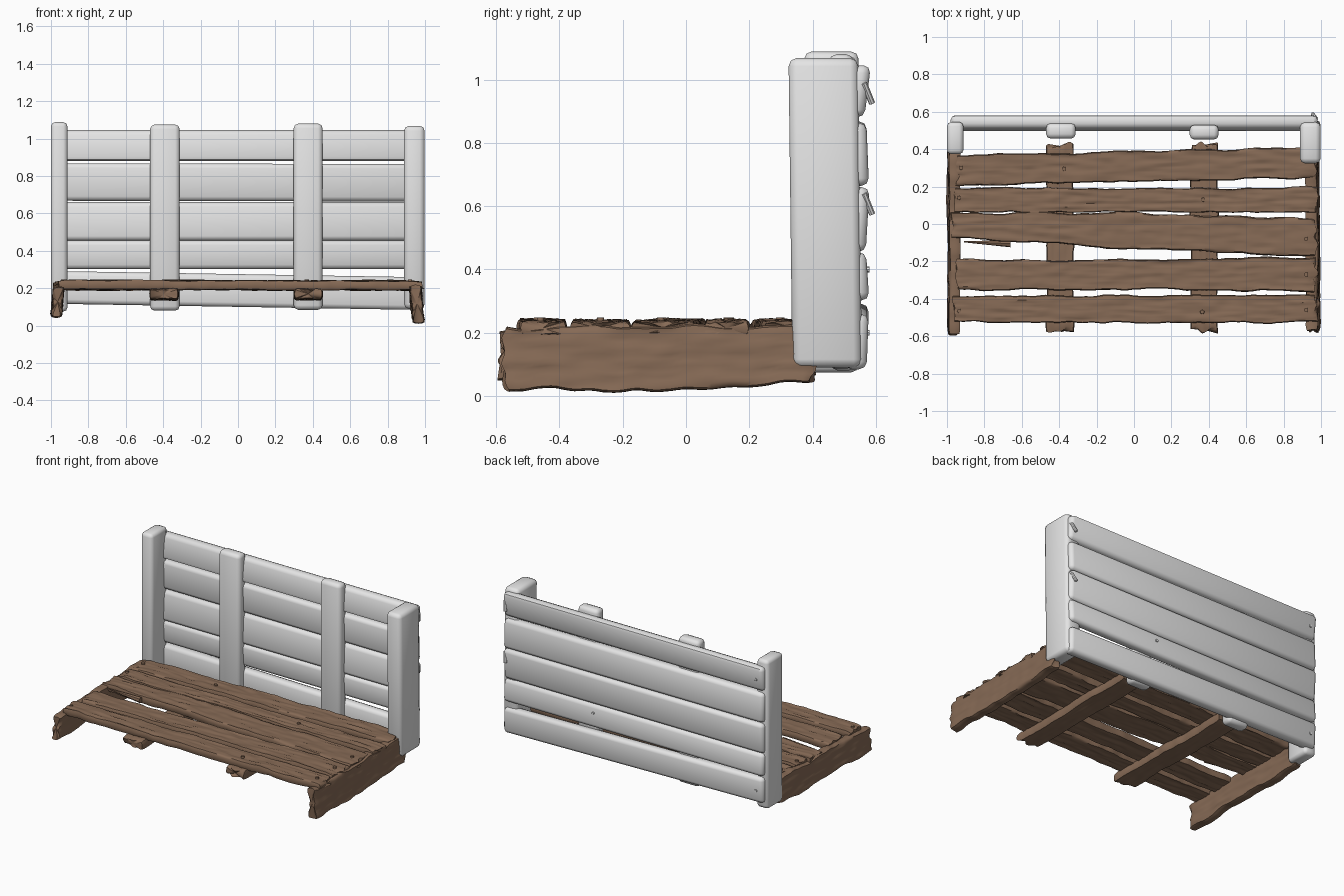
import bpy, bmesh, math
from mathutils import Vector, Matrix, noise

if "Cube" in bpy.data.objects:
    bpy.data.objects.remove(bpy.data.objects["Cube"])


def material(name, rgb):
    m = bpy.data.materials.new(name)
    m.diffuse_color = (*rgb, 1)
    m.use_nodes = True
    m.node_tree.nodes["Principled BSDF"].inputs["Base Color"].default_value = m.diffuse_color
    return m


BROWN = material("weathered_brown_wood", (0.24, 0.145, 0.092))
GREY = material("pale_grey", (0.78, 0.78, 0.78))


def finish(name, bm, mat, angle):
    bmesh.ops.recalc_face_normals(bm, faces=bm.faces)
    me = bpy.data.meshes.new(name)
    bm.to_mesh(me)
    bm.free()
    me.materials.append(mat)
    for p in me.polygons:
        p.use_smooth = True
    me.set_sharp_from_angle(angle=math.radians(angle))
    ob = bpy.data.objects.new(name, me)
    bpy.context.collection.objects.link(ob)
    return ob


def grey_board(name, lo, hi, bevel, drop=0.0, lean=0.0, segs=2):
    """Rounded board; drop lowers z towards +x, lean shifts y with height."""
    bm = bmesh.new()
    bmesh.ops.create_cube(bm, size=1)
    lo, hi = Vector(lo), Vector(hi)
    mid, size = (lo + hi) / 2, hi - lo
    for v in bm.verts:
        v.co = Vector([mid[i] + v.co[i] * size[i] for i in range(3)])
    bmesh.ops.bevel(bm, geom=bm.edges[:], offset=bevel, segments=segs,
                    profile=0.5, affect='EDGES')
    for v in bm.verts:
        fx = (v.co.x - lo.x) / size.x
        fz = (v.co.z - mid.z) / size.z
        v.co.z -= drop * fx
        v.co.y += lean * fz
    return finish(name, bm, GREY, 50)


def ring_points():
    """Closed cross-section: (across, through) each in -1..1, soft corners."""
    n = 14
    top = [(-0.93 + 1.86 * i / n, 1.0) for i in range(n + 1)]
    side = [(0.985, 0.6), (1.0, 0.0), (0.985, -0.6)]
    half = top + side
    return half + [(-a, -b) for a, b in half]


def rough_board(name, u0, u1, widths, thick, place, seed, grain=0.006, edge=0.012):
    """Worn board along u; widths = (low, high) at start, middle and end;
    place(u, w, t) turns local coordinates into world ones."""
    bm = bmesh.new()
    ring = ring_points()
    steps = int((u1 - u0) / 0.018)
    rows = []
    for i in range(steps + 1):
        s = i / steps
        u = u0 + (u1 - u0) * s
        k, f = (0, s * 2) if s < 0.5 else (1, s * 2 - 1)
        lo, hi = [widths[k][j] * (1 - f) + widths[k + 1][j] * f for j in (0, 1)]
        lo += edge * noise.noise((u * 5, seed, 0)) + 0.4 * edge * noise.noise((u * 16, seed, 3))
        hi += edge * noise.noise((u * 5, seed, 7)) + 0.4 * edge * noise.noise((u * 16, seed, 9))
        endness = max(0, abs(s - 0.5) * 2 - 0.94) / 0.06
        row = []
        for a, b in ring:
            w = (lo + hi) / 2 + a * (hi - lo) / 2
            g = noise.noise((u * 5, w * 60, seed + b)) + 0.6 * noise.noise((u * 14, w * 25, seed * 2 + b))
            t = b * (thick / 2 + grain * g - 0.006 * endness ** 2)
            t += 0.008 * noise.noise((u * 2.2, seed * 3, 1))
            ragged = 0.03 * endness * noise.noise((w * 22, t * 15, seed + round(s)))
            row.append(bm.verts.new(place(u + ragged, w, t)))
        rows.append(row)
    n = len(ring)
    for r0, r1 in zip(rows, rows[1:]):
        for j in range(n):
            bm.faces.new((r0[j], r0[(j + 1) % n], r1[(j + 1) % n], r1[j]))
    for row in (rows[0], rows[-1]):
        c = bm.verts.new(sum((v.co for v in row), Vector()) / n)
        for j in range(n):
            bm.faces.new((row[j], row[(j + 1) % n], c))
    return finish(name, bm, BROWN, 45)


def rod(name, p, q, r1, r2, mat, sides=10):
    p, q = Vector(p), Vector(q)
    bm = bmesh.new()
    bmesh.ops.create_cone(bm, cap_ends=True, segments=sides, radius1=r1, radius2=r2,
                          depth=(q - p).length)
    turn = (q - p).to_track_quat('Z', 'Y').to_matrix().to_4x4()
    bm.transform(Matrix.Translation((p + q) / 2) @ turn)
    return finish(name, bm, mat, 40)


# Seat: five worn planks running left to right
planks = [
    (-0.95, 0.97, ((0.205, 0.37), (0.225, 0.39), (0.245, 0.415))),
    (-0.96, 0.98, ((0.06, 0.195), (0.065, 0.19), (0.06, 0.195))),
    (-0.97, 0.975, ((-0.075, 0.06), (-0.135, 0.06), (-0.175, 0.03))),
    (-0.95, 0.97, ((-0.355, -0.19), (-0.35, -0.19), (-0.36, -0.175))),
    (-0.96, 0.975, ((-0.525, -0.385), (-0.53, -0.38), (-0.525, -0.38))),
]
for i, (u0, u1, w) in enumerate(planks):
    rough_board(f"seat_plank_{i + 1}", u0, u1, w, 0.046,
                lambda u, w, t: (u, w, 0.216 + t), 11.3 + i * 4.7)

# Splinter torn from the middle plank
rod("plank_splinter", (-0.66, -0.105, 0.215), (-0.91, -0.095, 0.222), 0.02, 0.003, BROWN, 7)

# Two bearers under the seat
for x, s in ((-0.395, 3.1), (0.375, 8.6)):
    rough_board("seat_bearer", -0.57, 0.42, ((x - 0.073, x + 0.073),) * 3, 0.056,
                lambda u, w, t: (w, u, 0.168 + t), s, 0.004)

# Upright end boards, leaning in slightly at the top
rough_board("left_end_board", -0.588, 0.41, ((0.05, 0.205), (0.055, 0.225), (0.06, 0.22)), 0.056,
            lambda u, w, t: (-0.966 + t + 0.08 * (w - 0.1), u, w), 21.7, 0.006, 0.018)
rough_board("right_end_board", -0.57, 0.405, ((0.012, 0.22), (0.014, 0.22), (0.035, 0.215)), 0.062,
            lambda u, w, t: (0.958 + t - 0.08 * (w - 0.1), u, w), 33.4, 0.006, 0.018)

# Nail heads on the seat
for x, y in ((-0.925, 0.30), (-0.375, 0.295), (-0.935, 0.14), (0.37, 0.13), (0.92, -0.08),
             (0.92, -0.27), (-0.935, -0.465), (0.365, -0.47), (0.92, -0.46)):
    rod("seat_nail", (x, y, 0.21), (x, y, 0.248), 0.013, 0.011, BROWN)

# Backrest slats: z low, z high, drop to the right, lean
slats = [(0.88, 1.045, 0.0, 0.02), (0.668, 0.868, 0.004, -0.008), (0.455, 0.66, 0.0, 0.012),
         (0.302, 0.455, 0.0, -0.01), (0.117, 0.292, 0.033, 0.006)]
for i, (z0, z1, drop, lean) in enumerate(slats):
    grey_board(f"back_slat_{i + 1}", (-0.98, 0.503, z0), (0.982, 0.574, z1), 0.024, drop, lean)

# Backrest end posts and front battens
grey_board("left_post", (-1.0, 0.374, 0.075), (-0.912, 0.545, 1.088), 0.022)
grey_board("right_post", (0.888, 0.33, 0.09), (0.998, 0.55, 1.068), 0.026, lean=-0.012)
grey_board("left_batten", (-0.47, 0.457, 0.08), (-0.312, 0.538, 1.075), 0.024)
grey_board("right_batten", (0.298, 0.452, 0.085), (0.452, 0.53, 1.08), 0.024)

# Bent nails and nail heads on the rear of the backrest
for z in (0.95, 0.60):
    rod("bent_nail", (0.955, 0.588, z - 0.025), (0.975, 0.562, z + 0.04), 0.01, 0.01, GREY, 8)
for x, z in ((-0.93, 0.96), (0.3, 0.4), (-0.93, 0.2)):
    rod("back_nail", (x, 0.55, z), (x, 0.58, z), 0.011, 0.009, GREY, 8)
